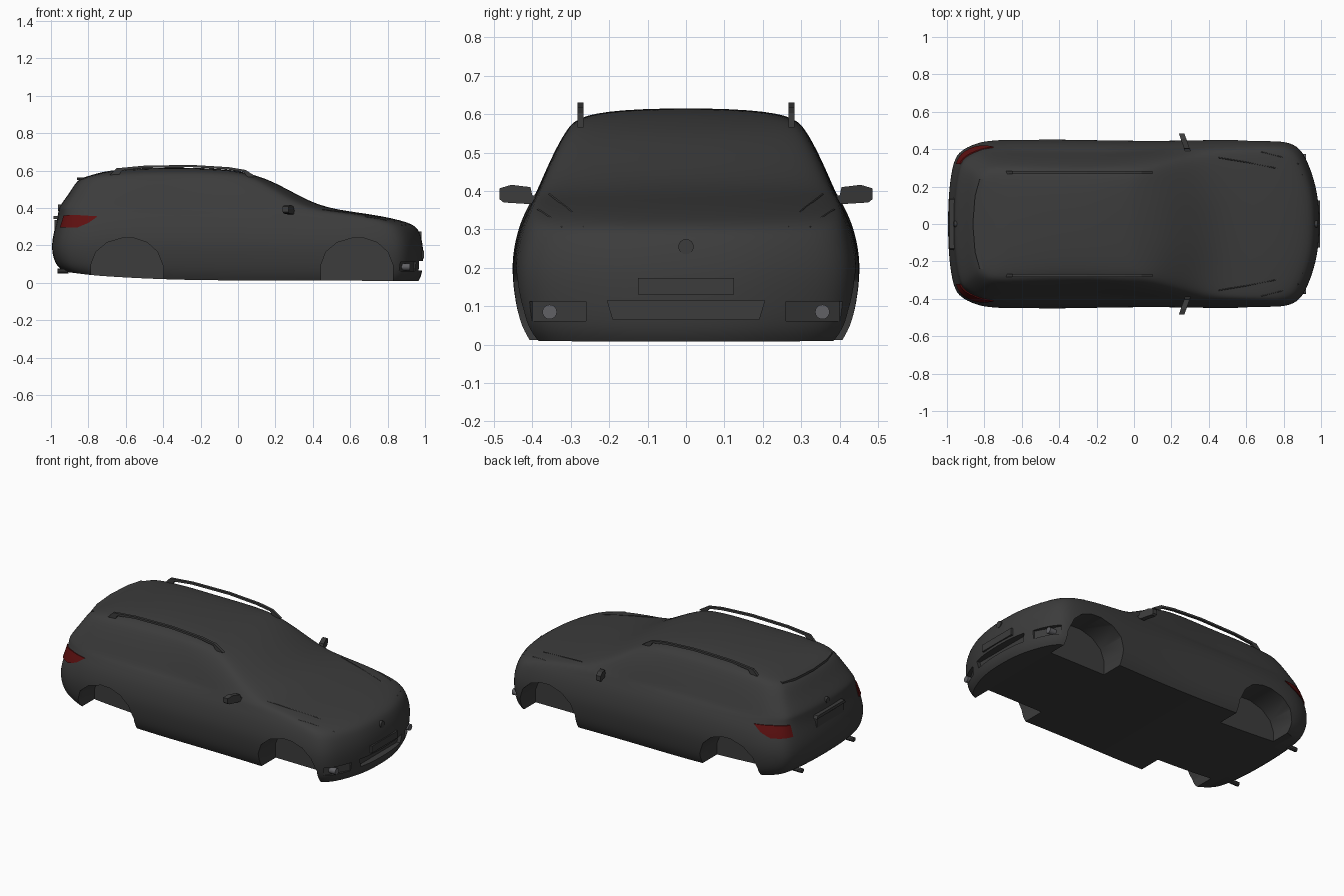
import bpy, bmesh, math
from mathutils import Vector
from mathutils.bvhtree import BVHTree

if "Cube" in bpy.data.objects:
    bpy.data.objects.remove(bpy.data.objects["Cube"])


def material(name, rgb):
    m = bpy.data.materials.new(name)
    m.diffuse_color = (*rgb, 1)
    m.use_nodes = True
    m.node_tree.nodes["Principled BSDF"].inputs["Base Color"].default_value = m.diffuse_color
    return m


DARK = material("dark_paint", (0.045, 0.045, 0.045))
RED = material("red_lens", (0.11, 0.005, 0.005))
LENS = material("lamp_lens", (0.12, 0.12, 0.13))


def finish(name, bm, mat=DARK):
    bmesh.ops.recalc_face_normals(bm, faces=bm.faces)
    me = bpy.data.meshes.new(name)
    bm.to_mesh(me)
    bm.free()
    ob = bpy.data.objects.new(name, me)
    bpy.context.collection.objects.link(ob)
    me.materials.append(mat)
    return ob


def prism(name, pts, axis, lo, hi, mat=DARK):
    """Extrude a 2D outline along an axis."""
    put = {'x': lambda a, b, d: (d, a, b), 'y': lambda a, b, d: (a, d, b),
           'z': lambda a, b, d: (a, b, d)}[axis]
    bm = bmesh.new()
    ends = [[bm.verts.new(put(a, b, d)) for a, b in pts] for d in (lo, hi)]
    for e in ends:
        bm.faces.new(e)
    n = len(pts)
    for i in range(n):
        j = (i + 1) % n
        bm.faces.new((ends[0][i], ends[0][j], ends[1][j], ends[1][i]))
    return finish(name, bm, mat)


def activate(ob):
    bpy.ops.object.select_all(action='DESELECT')
    ob.select_set(True)
    bpy.context.view_layer.objects.active = ob


def boolean(ob, other, op):
    m = ob.modifiers.new("bool", 'BOOLEAN')
    m.object, m.operation, m.solver = other, op, 'EXACT'
    activate(ob)
    bpy.ops.object.modifier_apply(modifier=m.name)
    bpy.data.objects.remove(other)


def smooth(ob, deg=35):
    activate(ob)
    bpy.ops.object.shade_smooth_by_angle(angle=math.radians(deg))


# Body shell: stacked plan outlines, from sill to roof
PLAN = [(-1, 0), (-.995, .4), (-.97, .76), (-.93, .87), (-.86, .945), (-.77, 1), (-.4, 1),
        (0, .98), (.3, .985), (.55, 1), (.8, .985), (.88, .93), (.93, .78), (.975, .5),
        (.995, .27), (1, 0)]
# rear x, front x, half width, rear z, middle z, front z
RINGS = [(-.93, .965, .41, .06, .012, .008), (-.975, .985, .437, .09, .06, .04),
         (-1.0, .992, .452, .17, .15, .12), (-.992, .992, .454, .25, .22, .2),
         (-.972, .972, .437, .32, .30, .275), (-.965, .938, .417, .36, .345, .322),
         (-.96, .70, .402, .39, .375, .37), (-.955, .46, .39, .41, .39, .397),
         (-.905, .30, .357, .475, .475, .48), (-.86, .17, .312, .55, .565, .55),
         (-.82, .06, .28, .565, .598, .584), (-.74, 0, .14, .588, .616, .597)]

bm = bmesh.new()
loops = []
for xr, xf, w, zr, zm, zf in RINGS:
    def point(t, s, side):
        z = zm + ((zf if t > 0 else zr) - zm) * abs(t) ** 3
        return bm.verts.new(((xr + xf) / 2 + (xf - xr) / 2 * t, side * w * s, z))
    loops.append([point(t, s, 1) for t, s in PLAN] +
                 [point(t, s, -1) for t, s in PLAN[-2:0:-1]])
n, h = len(loops[0]), len(PLAN) - 1
for a, b in zip(loops, loops[1:]):
    for i in range(n):
        j = (i + 1) % n
        bm.faces.new((a[i], a[j], b[j], b[i]))
for c in (loops[0], loops[-1]):
    for i in range(h):
        bm.faces.new(list(dict.fromkeys((c[i], c[i + 1], c[(n - i - 1) % n], c[(n - i) % n]))))
crease = bm.edges.layers.float.new("crease_edge")
for i in range(n):
    bm.edges.get((loops[0][i], loops[0][(i + 1) % n]))[crease] = 1
body = finish("body_shell", bm)
sub = body.modifiers.new("sub", 'SUBSURF')
sub.levels = sub.render_levels = 2
activate(body)
bpy.ops.object.modifier_apply(modifier="sub")

# Surface lookup on the uncut shell
tree = BVHTree.FromPolygons([v.co for v in body.data.vertices],
                            [p.vertices[:] for p in body.data.polygons])


def surf(origin, direction):
    return tree.ray_cast(Vector(origin), Vector(direction))[0]


# Tail lights wrapped round the rear corners
for side in (1, -1):
    lamp = body.copy()
    lamp.data = body.data.copy()
    lamp.name = "tail_light"
    bpy.context.collection.objects.link(lamp)
    lamp.data.materials[0] = RED
    for v in lamp.data.vertices:
        v.co.x *= 1.006
        v.co.y *= 1.01
    outline = [(-1.05, .295), (-.86, .295), (-.80, .32), (-.75, .355), (-.86, .362), (-1.05, .358)]
    boolean(lamp, prism("cutter", outline, 'y', *sorted((side * .32, side * .6)), RED), 'INTERSECT')
    smooth(lamp)

# Wheel arches, lower intake and fog lamp recesses
ARCH = [(-.19, -.1), (-.19, .10), (-.165, .165), (-.105, .215), (-.02, .24), (.04, .238),
        (.11, .215), (.165, .165), (.195, .09), (.195, -.1)]
for side in (1, -1):
    for cx in (-.595, .635):
        boolean(body, prism("cutter", [(cx + x, z) for x, z in ARCH], 'y',
                            *sorted((side * .27, side * .6))), 'DIFFERENCE')
    recess = [(.94, .26), (.86, .40), (.93, .46), (1.1, .26)]
    boolean(body, prism("cutter", [(x, side * y) for x, y in recess], 'z', .062, .112), 'DIFFERENCE')
boolean(body, prism("cutter", [(-.19, .065), (.19, .065), (.205, .115), (-.205, .115)],
                    'x', .945, 1.1), 'DIFFERENCE')
smooth(body)


def disc(name, x, y, z, r, depth, mat=DARK, segments=16):
    bm = bmesh.new()
    bmesh.ops.create_cone(bm, cap_ends=True, segments=segments, radius1=r, radius2=r, depth=depth)
    ob = finish(name, bm, mat)
    ob.location, ob.rotation_euler = (x, y, z), (0, math.pi / 2, 0)
    smooth(ob)


# Blank plates and round bosses at both ends
px = surf((2, 0, .15), (-1, 0, 0)).x
prism("front_plate", [(-.125, .13), (.125, .13), (.125, .173), (-.125, .173)], 'x', px - .025, px + .006)
px = surf((-2, 0, .31), (1, 0, 0)).x
prism("rear_plate", [(-.13, .285), (.13, .285), (.13, .335), (-.13, .335)], 'x', px - .006, px + .03)
prism("tailgate_handle", [(-.14, .34), (.14, .34), (.13, .358), (-.13, .358)], 'x', px - .012, px + .03)
disc("front_boss", surf((2, 0, .255), (-1, 0, 0)).x, 0, .255, .02, .016)
disc("rear_boss", surf((-2, 0, .40), (1, 0, 0)).x, 0, .40, .017, .016)

# Roof rear spoiler lip
prism("rear_spoiler", [(-.862, 0), (-.85, .15), (-.825, .24), (-.74, .24), (-.74, -.24),
                       (-.825, -.24), (-.85, -.15)], 'z', .549, .563)

RAIL = [(-.69, .57), (-.65, .612), (-.5, .626), (-.25, .63), (-.05, .618), (.04, .603), (.10, .565),
        (.05, .565), (.03, .592), (-.06, .606), (-.25, .618), (-.5, .614), (-.62, .6), (-.64, .57)]
MIRROR = [(.37, .375), (.41, .366), (.475, .37), (.485, .378), (.485, .407), (.455, .416),
          (.405, .41), (.40, .388), (.37, .39)]
for s in (1, -1):
    # Roof rail
    prism("roof_rail", RAIL, 'y', *sorted((s * .267, s * .283)))
    # Door mirror, swept back at the tip
    m = prism("door_mirror", [(s * y, z) for y, z in MIRROR], 'x', .262, .292)
    for v in m.data.vertices:
        v.co.x -= (abs(v.co.y) - .42) * .35
    # Fog lamp
    disc("fog_lamp", .895, s * .355, .085, .019, .05, LENS)
    # Exhaust tip
    disc("exhaust_tip", -.935, s * .25, .062, .014, .06, DARK, 10)
    # Bonnet seam and headlamp edge following the surface
    for name, path in (("bonnet_seam", [(.45, .355), (.6, .33), (.75, .30), (.9, .265)]),
                       ("headlamp_edge", [(.68, .385), (.78, .36), (.88, .32)])):
        cu = bpy.data.curves.new(name, 'CURVE')
        cu.dimensions, cu.bevel_depth, cu.bevel_resolution = '3D', .003, 0
        sp = cu.splines.new('POLY')
        sp.points.add(len(path) - 1)
        for p, (x, y) in zip(sp.points, path):
            p.co = (*surf((x, s * y, 2), (0, 0, -1)), 1)
        cu.materials.append(DARK)
        bpy.context.collection.objects.link(bpy.data.objects.new(name, cu))
